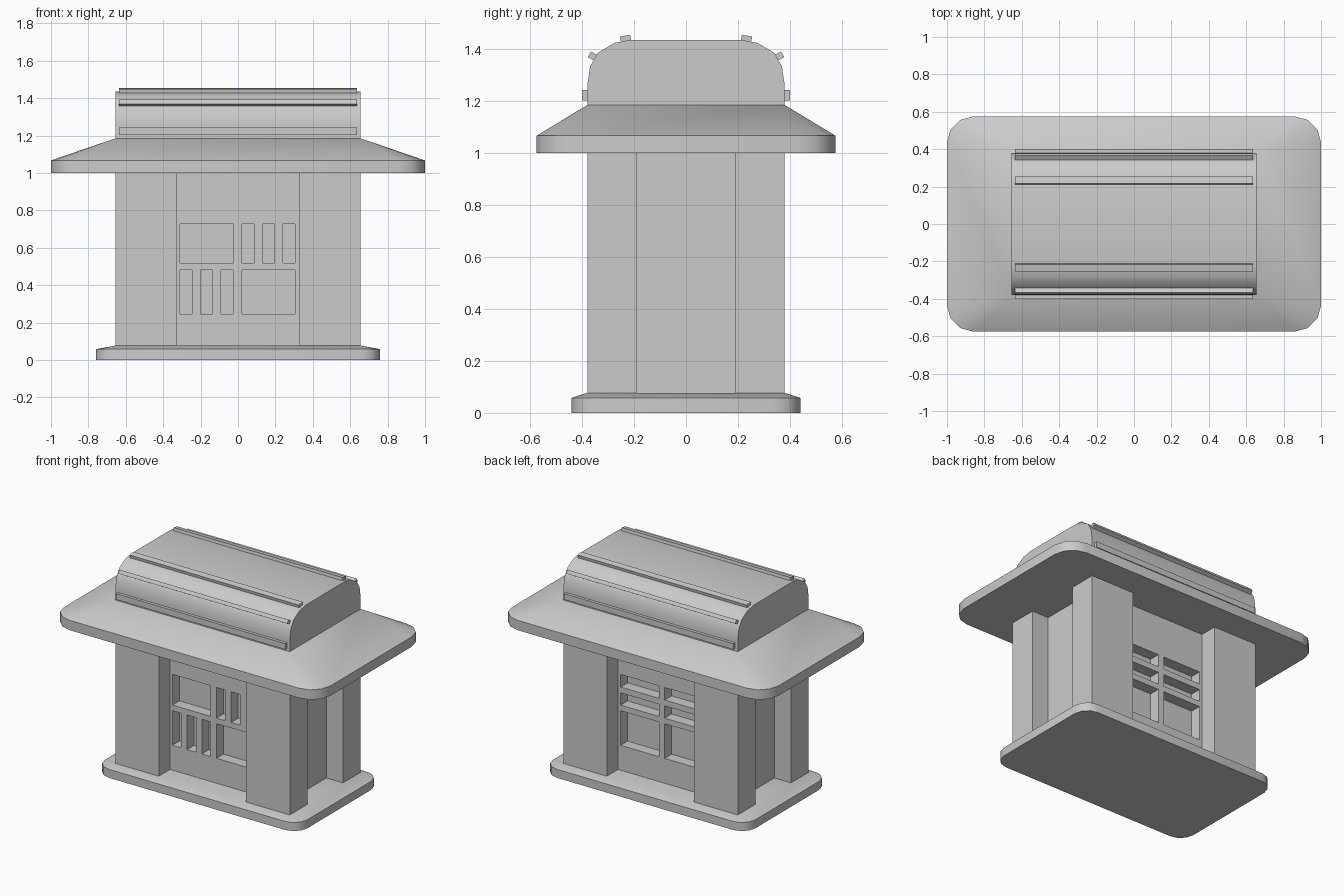
import bpy, bmesh, math
from mathutils import Matrix, Vector

if "Cube" in bpy.data.objects:
    bpy.data.objects.remove(bpy.data.objects["Cube"])


def make(name, bm, smooth=None):
    bmesh.ops.recalc_face_normals(bm, faces=bm.faces)
    me = bpy.data.meshes.new(name)
    bm.to_mesh(me)
    bm.free()
    if smooth:
        me.shade_smooth()
        me.set_sharp_from_angle(angle=math.radians(smooth))
    ob = bpy.data.objects.new(name, me)
    bpy.context.collection.objects.link(ob)
    return ob


def add_box(bm, lo, hi, rot=None):
    lo, hi = Vector(lo), Vector(hi)
    m = Matrix.Translation((lo + hi) / 2) @ (rot or Matrix.Identity(4)) \
        @ Matrix.Diagonal((*(hi - lo), 1))
    bmesh.ops.create_cube(bm, size=1, matrix=m)


def rounded_rect(hx, hy, r, z, seg=3):
    pts = []
    for q, (sx, sy) in enumerate([(1, 1), (-1, 1), (-1, -1), (1, -1)]):
        for i in range(seg + 1):
            a = math.pi / 2 * (q + i / seg)
            pts.append((sx * (hx - r) + r * math.cos(a),
                        sy * (hy - r) + r * math.sin(a), z))
    return pts


def slab(name, hx, hy, r, z0, z1, top_x, top_y, z2):
    """Rounded slab whose sloping top narrows to a square-cornered rectangle."""
    bm = bmesh.new()
    rings = [[bm.verts.new(p) for p in ring] for ring in (
        rounded_rect(hx, hy, r, z0), rounded_rect(hx, hy, r, z1),
        rounded_rect(top_x, top_y, 0, z2))]
    n = len(rings[0])
    for a, b in zip(rings, rings[1:]):
        for i in range(n):
            j = (i + 1) % n
            bm.faces.new((a[i], a[j], b[j], b[i]))
    bm.faces.new(rings[0][::-1])
    bm.faces.new(rings[2])
    bmesh.ops.remove_doubles(bm, verts=bm.verts, dist=1e-5)
    return make(name, bm, 40)


# Base and roof
slab("base", 0.76, 0.44, 0.10, 0, 0.058, 0.655, 0.38, 0.077)
slab("roof", 1.0, 0.575, 0.14, 1.0, 1.067, 0.655, 0.38, 1.185)

# Corner pillars
for nx, sx in (("left", -1), ("right", 1)):
    for ny, sy in (("front", -1), ("back", 1)):
        bm = bmesh.new()
        xs, ys = sorted((sx * 0.328, sx * 0.655)), sorted((sy * 0.19, sy * 0.38))
        add_box(bm, (xs[0], ys[0], 0.07), (xs[1], ys[1], 1.005))
        make(f"{ny}_{nx}_pillar", bm)

# Recessed walls
bm = bmesh.new()
add_box(bm, (-0.53, -0.26, 0.07), (0.53, 0.26, 1.005))
walls = make("walls", bm)

# Window recesses: (x0, x1, z0, z1) on the front and on the back
LOW, HIGH = (0.246, 0.481), (0.519, 0.727)
front = [(-0.31, -0.024, *HIGH), (0.021, 0.305, *LOW)]
for i in range(3):
    front.append((0.021 + 0.11 * i, 0.086 + 0.11 * i, *HIGH))
    front.append((-0.31 + 0.11 * i, -0.245 + 0.11 * i, *LOW))
back = [(x0, x1, *z) for x0, x1 in ((-0.308, -0.022), (0.022, 0.308))
        for z in (LOW, (0.519, 0.602), (0.642, 0.727))]
bm = bmesh.new()
for x0, x1, z0, z1 in front:
    add_box(bm, (x0, -0.30, z0), (x1, -0.185, z1))
for x0, x1, z0, z1 in back:
    add_box(bm, (x0, 0.185, z0), (x1, 0.30, z1))
cutter = make("window_cutter", bm)
cutter.hide_render = True
mod = walls.modifiers.new("windows", 'BOOLEAN')
mod.operation, mod.solver, mod.object = 'DIFFERENCE', 'EXACT', cutter
bpy.context.view_layer.objects.active = walls
bpy.ops.object.modifier_apply(modifier=mod.name)
bpy.data.objects.remove(cutter)

# Curved upper roof
half = [(0.38, 1.18), (0.38, 1.26), (0.369, 1.335), (0.338, 1.387),
        (0.275, 1.424), (0.21, 1.436)]
profile = half + [(-y, z) for y, z in reversed(half)]
bm = bmesh.new()
face = bm.faces.new([bm.verts.new((-0.655, y, z)) for y, z in profile])
ext = bmesh.ops.extrude_face_region(bm, geom=[face])
bmesh.ops.translate(bm, vec=(1.31, 0, 0),
                    verts=[v for v in ext["geom"] if isinstance(v, bmesh.types.BMVert)])
make("upper_roof", bm, 40)

# Battens along the upper roof: centre y, centre z, outward tilt, width, thickness
for name, y, z, tilt, w, t in (("lower", 0.385, 1.222, 0, 0.04, 0.03),
                               ("middle", 0.357, 1.372, 30, 0.025, 0.034),
                               ("upper", 0.233, 1.441, 80, 0.04, 0.022)):
    for side, s in (("front", -1), ("back", 1)):
        bm = bmesh.new()
        c = Vector((0, s * y, z))
        h = Vector((0.635, t / 2, w / 2))
        add_box(bm, c - h, c + h, Matrix.Rotation(math.radians(s * tilt), 4, 'X'))
        make(f"{side}_{name}_batten", bm)
